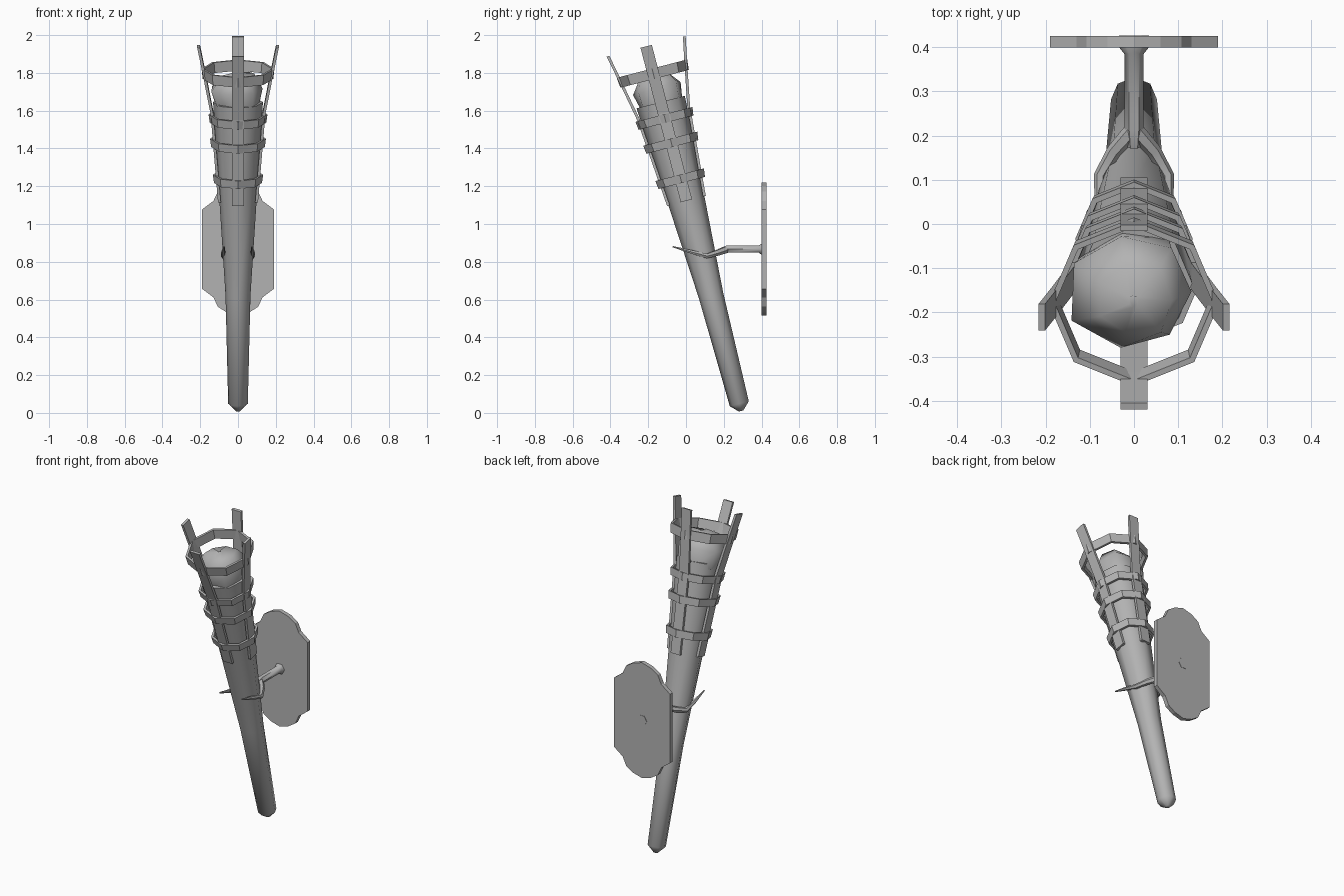
import bpy, bmesh, math, random
from mathutils import Matrix, Vector

cube = bpy.data.objects.get("Cube")
if cube:
    bpy.data.objects.remove(cube, do_unlink=True)

random.seed(4)
grey = bpy.data.materials.new("iron grey")
grey.use_nodes = True
colour = (0.45, 0.45, 0.45, 1)
grey.diffuse_color = colour
grey.node_tree.nodes["Principled BSDF"].inputs["Base Color"].default_value = colour

# Frame of the leaning torch: local z runs up the shaft
LEAN = Matrix.Translation((0, 0.292, 0.01)) @ Matrix.Rotation(math.radians(14.6), 4, 'X')


def finish(name, bm, matrix=Matrix(), angle=None):
    bmesh.ops.recalc_face_normals(bm, faces=bm.faces)
    mesh = bpy.data.meshes.new(name)
    bm.to_mesh(mesh)
    bm.free()
    mesh.transform(matrix)
    mesh.materials.append(grey)
    obj = bpy.data.objects.new(name, mesh)
    bpy.context.collection.objects.link(obj)
    if angle:
        bpy.ops.object.select_all(action='DESELECT')
        obj.select_set(True)
        bpy.context.view_layer.objects.active = obj
        bpy.ops.object.shade_smooth_by_angle(angle=math.radians(angle))
    return obj


def bridge(bm, a, b):
    for i in range(len(a)):
        j = (i + 1) % len(a)
        bm.faces.new((a[i], a[j], b[j], b[i]))


def lathe(name, profile, sides=8, closed=False, angle=None, jitter=0):
    bm = bmesh.new()
    rings = []
    for r, t in profile:
        ring = []
        for i in range(sides):
            a = math.tau * i / sides
            q = r * (1 + random.uniform(-jitter, jitter))
            h = t + random.uniform(-jitter, jitter) * 0.15
            ring.append(bm.verts.new((q * math.cos(a), q * math.sin(a), h)))
        rings.append(ring)
    for a, b in zip(rings, rings[1:]):
        bridge(bm, a, b)
    if closed:
        bridge(bm, rings[-1], rings[0])
    else:
        bm.faces.new(rings[0])
        bm.faces.new(rings[-1])
    return finish(name, bm, LEAN, angle)


def tube(name, path, sides=6):
    """Tapered tube through (x, y, z, radius) points."""
    bm = bmesh.new()
    pts = [Vector(p[:3]) for p in path]
    rings = []
    for k, p in enumerate(pts):
        along = (pts[min(k + 1, len(pts) - 1)] - pts[max(k - 1, 0)]).normalized()
        side = along.cross(Vector((0, 0, 1))).normalized()
        up = side.cross(along)
        ring = []
        for i in range(sides):
            a = math.tau * i / sides
            ring.append(bm.verts.new(p + path[k][3] * (math.cos(a) * side + math.sin(a) * up)))
        rings.append(ring)
    for a, b in zip(rings, rings[1:]):
        bridge(bm, a, b)
    bm.faces.new(rings[0])
    bm.faces.new(rings[-1])
    return finish(name, bm, angle=50)


# Torch shaft and the rough fuel lump on top
lathe("shaft", [(0.012, 0), (0.052, 0.04), (0.066, 0.63), (0.104, 1.24),
                (0.132, 1.69), (0.115, 1.69)], angle=50)
lathe("fuel_lump", [(0.118, 1.66), (0.143, 1.765), (0.09, 1.835), (0.012, 1.845)],
      sides=7, angle=60, jitter=0.1)

# Hoops around the basket
for name, r, t, h in (("rim_hoop", 0.187, 1.845, 0.056), ("upper_hoop", 0.15, 1.6, 0.045),
                      ("middle_hoop", 0.142, 1.467, 0.045), ("lower_hoop", 0.127, 1.27, 0.045)):
    lathe(name, [(r, t - h / 2), (r + 0.006, t + h / 2),
                 (r - 0.008, t + h / 2), (r - 0.014, t - h / 2)], closed=True)

# Four flared slats
SLAT = [(0.098, 1.15), (0.137, 1.63), (0.177, 1.84), (0.208, 1.995)]
for k, place in enumerate(("left", "back", "right", "front")):
    bm = bmesh.new()
    rings = [[bm.verts.new((r + dx, w, t)) for dx, w in
              ((-0.007, -0.031), (0.008, -0.031), (0.008, 0.031), (-0.007, 0.031))]
             for r, t in SLAT]
    for a, b in zip(rings, rings[1:]):
        bridge(bm, a, b)
    bm.faces.new(rings[0])
    bm.faces.new(rings[-1])
    finish(place + "_slat", bm, LEAN @ Matrix.Rotation(k * math.pi / 2, 4, 'Z'))

# Wall plate: one quarter of the outline, mirrored both ways
quarter = [(0.19, 0.21), (0.13, 0.255), (0.107, 0.305), (0.06, 0.335)]
half = quarter + [(0, 0.352)] + [(-x, z) for x, z in reversed(quarter)]
outline = half + [(-x, -z) for x, z in half]
bm = bmesh.new()
front = [bm.verts.new((x, 0.4, 0.867 + z)) for x, z in outline]
back = [bm.verts.new((x, 0.425, 0.867 + z)) for x, z in outline]
bridge(bm, front, back)
bm.faces.new(front)
bm.faces.new(back)
finish("wall_plate", bm)

# Bracket arm and the two prongs that hold the shaft
tube("bracket_arm", [(0, 0.427, 0.867, 0.034), (0, 0.4, 0.867, 0.034), (0, 0.385, 0.867, 0.022),
                     (0, 0.215, 0.867, 0.022), (0, 0.175, 0.855, 0.016)])
for name, s in (("left_prong", 1), ("right_prong", -1)):
    tube(name, [(0, 0.215, 0.865, 0.02), (s * 0.045, 0.165, 0.847, 0.017),
                (s * 0.077, 0.11, 0.83, 0.014), (s * 0.078, 0.03, 0.852, 0.011),
                (s * 0.074, -0.07, 0.88, 0.004)])
